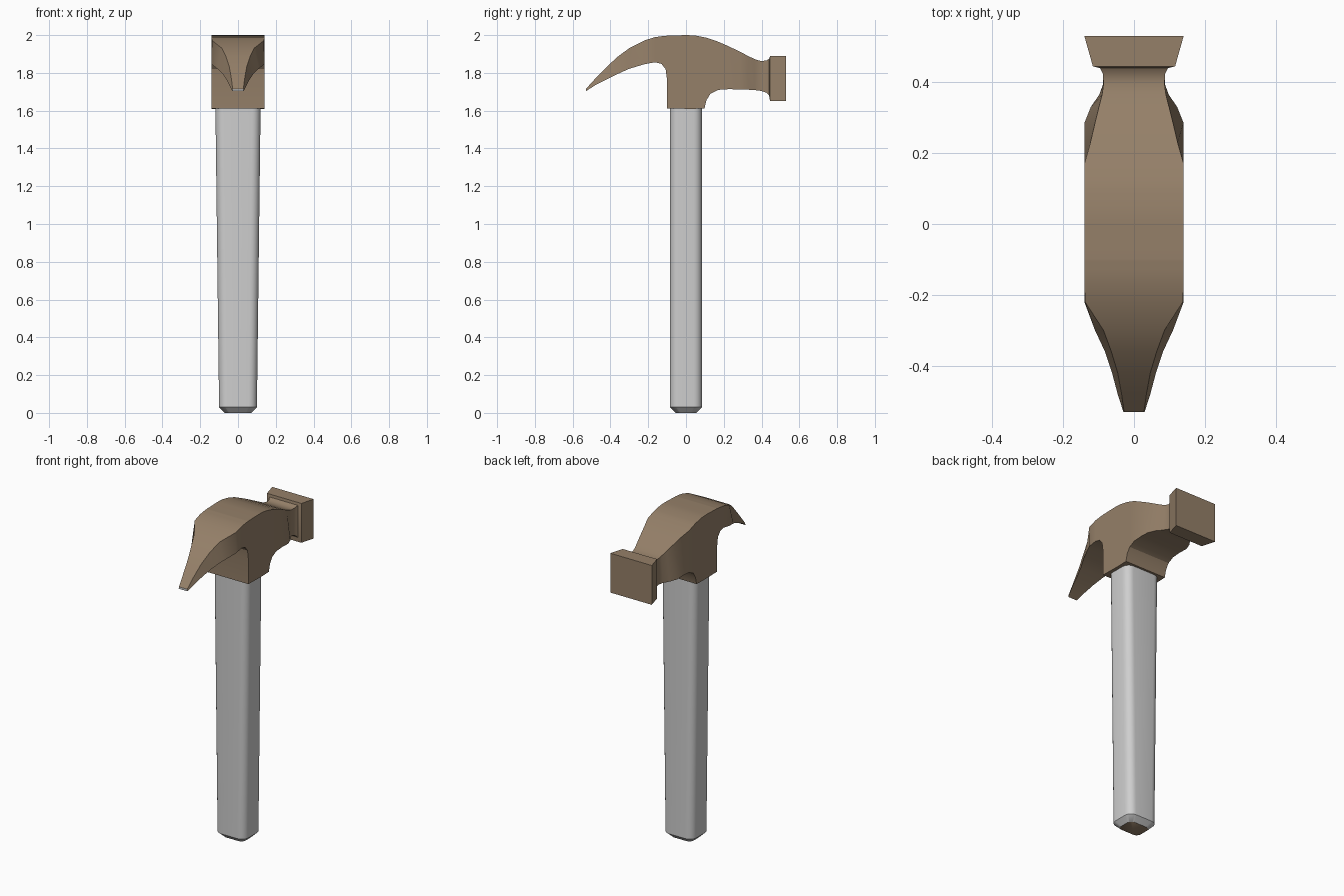
import bpy, bmesh, math


def material(name, rgb):
    m = bpy.data.materials.new(name)
    m.diffuse_color = (*rgb, 1)
    return m


BROWN = material("brown_metal", (0.30, 0.215, 0.14))
GREY = material("light_grey", (0.62, 0.62, 0.62))


def loft(name, rings, mats, angle):
    """Skin a list of equal-length vertex rings, capping both ends (cap faces come last)."""
    bm = bmesh.new()
    vr = [[bm.verts.new(p) for p in ring] for ring in rings]
    n = len(vr[0])
    for a, b in zip(vr, vr[1:]):
        for i in range(n):
            j = (i + 1) % n
            bm.faces.new((a[i], a[j], b[j], b[i]))
    start = bm.faces.new(vr[0][::-1])
    bm.faces.new(vr[-1])
    start.material_index = 1
    bmesh.ops.recalc_face_normals(bm, faces=bm.faces[:])
    me = bpy.data.meshes.new(name)
    bm.to_mesh(me)
    bm.free()
    ob = bpy.data.objects.new(name, me)
    bpy.context.collection.objects.link(ob)
    for m in mats:
        me.materials.append(m)
    bpy.ops.object.select_all(action='DESELECT')
    ob.select_set(True)
    bpy.context.view_layer.objects.active = ob
    bpy.ops.object.shade_smooth_by_angle(angle=math.radians(angle))
    return ob


def rounded_rect(z, hx, hy, r, seg=6):
    pts = []
    for k, (sx, sy) in enumerate(((1, 1), (-1, 1), (-1, -1), (1, -1))):
        for i in range(seg + 1):
            t = math.pi / 2 * (k + i / seg)
            pts.append((sx * (hx - r) + r * math.cos(t), sy * (hy - r) + r * math.sin(t), z))
    return pts


# Handle: widens towards the head, chamfered brown butt
loft("handle", [rounded_rect(0, 0.07, 0.055, 0.03),
                rounded_rect(0.03, 0.10, 0.085, 0.045),
                rounded_rect(0.06, 0.1005, 0.085, 0.045),
                rounded_rect(1.65, 0.12, 0.085, 0.045)], [GREY, BROWN], 40)

# Head stations from claw tip to striking face:
# y, top z, bottom z, top half width, bottom half width
stations = [
    (-0.530, 1.715, 1.703, 0.028, 0.030),
    (-0.480, 1.770, 1.735, 0.035, 0.046),
    (-0.420, 1.832, 1.766, 0.046, 0.062),
    (-0.360, 1.887, 1.795, 0.064, 0.082),
    (-0.300, 1.931, 1.822, 0.086, 0.110),
    (-0.220, 1.972, 1.846, 0.138, 0.140),
    (-0.165, 1.989, 1.856, 0.14, 0.14),
    (-0.130, 1.994, 1.848, 0.14, 0.14),
    (-0.108, 1.996, 1.820, 0.14, 0.14),
    (-0.101, 1.997, 1.770, 0.14, 0.14),
    (-0.100, 1.997, 1.612, 0.14, 0.14),
    (0.000, 2.000, 1.610, 0.14, 0.14),
    (0.050, 1.998, 1.610, 0.14, 0.14),
    (0.098, 1.988, 1.612, 0.14, 0.14),
    (0.108, 1.986, 1.655, 0.14, 0.14),
    (0.130, 1.979, 1.690, 0.14, 0.14),
    (0.170, 1.965, 1.710, 0.14, 0.14),
    (0.230, 1.939, 1.714, 0.123, 0.14),
    (0.285, 1.912, 1.712, 0.110, 0.14),
    (0.330, 1.889, 1.711, 0.099, 0.122),
    (0.365, 1.872, 1.709, 0.090, 0.098),
    (0.395, 1.863, 1.705, 0.086, 0.087),
    (0.425, 1.865, 1.695, 0.088, 0.088),
    (0.440, 1.875, 1.680, 0.096, 0.096),
    (0.445, 1.890, 1.650, 0.116, 0.116),
    (0.530, 1.890, 1.650, 0.14, 0.14),
]
loft("hammer_head", [[(-wt, y, zt), (wt, y, zt), (wb, y, zb), (-wb, y, zb)]
                     for y, zt, zb, wt, wb in stations], [BROWN, GREY], 30)
